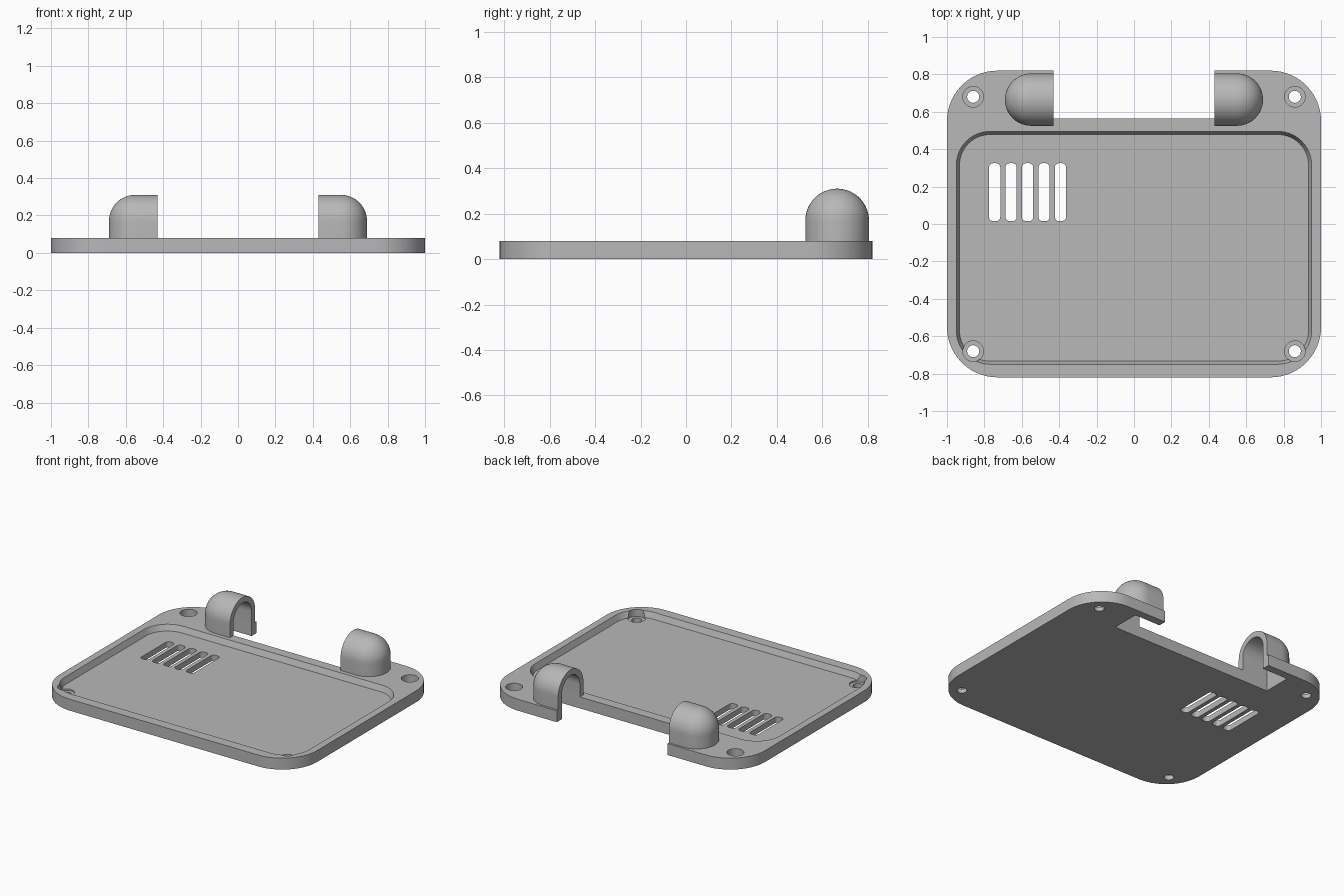
import bpy
import bmesh
from math import sin, cos, pi

cube = bpy.data.objects.get("Cube")
if cube:
    bpy.data.objects.remove(cube, do_unlink=True)

grey = bpy.data.materials.new("plain grey")
grey.use_nodes = True
colour = (0.48, 0.48, 0.48, 1)
grey.diffuse_color = colour
grey.node_tree.nodes["Principled BSDF"].inputs["Base Color"].default_value = colour

THICK = 0.08      # plate thickness
FLOOR = 0.04      # height of the tray floor
NOTCH = 0.43      # half width of the rear notch
AXIS_Y = 0.665    # centre line of the hinge hoods


def loft(name, rings):
    """Closed solid through equal-length rings of 3D points."""
    bm = bmesh.new()
    rows = [[bm.verts.new(p) for p in ring] for ring in rings]
    n = len(rows[0])
    for a, b in zip(rows, rows[1:]):
        for i in range(n):
            j = (i + 1) % n
            bm.faces.new((a[i], a[j], b[j], b[i]))
    bm.faces.new(rows[0][::-1])
    bm.faces.new(rows[-1])
    bmesh.ops.remove_doubles(bm, verts=bm.verts, dist=1e-5)
    bmesh.ops.dissolve_degenerate(bm, dist=1e-5, edges=bm.edges)
    bmesh.ops.recalc_face_normals(bm, faces=bm.faces)
    mesh = bpy.data.meshes.new(name)
    bm.to_mesh(mesh)
    bm.free()
    mesh.materials.append(grey)
    obj = bpy.data.objects.new(name, mesh)
    bpy.context.collection.objects.link(obj)
    return obj


def rounded(x0, x1, y0, y1, r, z, steps=14):
    """Ring of a rounded rectangle at height z."""
    corners = ((x1 - r, y1 - r), (x0 + r, y1 - r), (x0 + r, y0 + r), (x1 - r, y0 + r))
    return [(cx + r * cos(a), cy + r * sin(a), z)
            for q, (cx, cy) in enumerate(corners)
            for a in [(q + k / steps) * pi / 2 for k in range(steps + 1)]]


def circle(x, y, r, z, n=40):
    return [(x + r * cos(2 * pi * k / n), y + r * sin(2 * pi * k / n), z) for k in range(n)]


def cut(obj, cutters):
    for c in cutters:
        c.hide_render = True
        mod = obj.modifiers.new("cut", "BOOLEAN")
        mod.operation = "DIFFERENCE"
        mod.solver = "EXACT"
        mod.object = c
    bpy.context.view_layer.update()
    graph = bpy.context.evaluated_depsgraph_get()
    mesh = bpy.data.meshes.new_from_object(obj.evaluated_get(graph))
    obj.modifiers.clear()
    obj.data = mesh


def hood_ring(side, r, z, steps=24):
    """Half-stadium outline: flat towards the notch, round outwards."""
    cx = 0.55
    pts = [(NOTCH, AXIS_Y - r)]
    pts += [(cx + r * cos(a), AXIS_Y + r * sin(a))
            for a in [-pi / 2 + pi * k / steps for k in range(steps + 1)]]
    pts.append((NOTCH, AXIS_Y + r))
    return [(side * x, y, z) for x, y in pts]


def arch(x, r=0.10, spring=0.17, steps=24):
    """Arch section at position x, reaching below the plate."""
    pts = [(AXIS_Y + r, -0.05)]
    pts += [(AXIS_Y + r * cos(pi * k / steps), spring + r * sin(pi * k / steps))
            for k in range(steps + 1)]
    pts.append((AXIS_Y - r, -0.05))
    return [(x, y, z) for y, z in pts]


# Base plate
plate = loft("base_plate", [rounded(-1, 1, -0.82, 0.82, 0.27, z) for z in (0, THICK)])

# Rear notch and hollows of the hoods
notch_y = AXIS_Y - 0.10
notch = loft("notch_cutter", [[(-NOTCH, notch_y, z), (NOTCH, notch_y, z),
                               (NOTCH, 1, z), (-NOTCH, 1, z)] for z in (-0.1, 0.2)])
hollows = [loft("hollow_cutter", [arch(s * 0.40), arch(s * 0.63)]) for s in (-1, 1)]

# Tray recess with sloped walls
def tray_ring(inset, z):
    return rounded(-0.95 + inset, 0.95 - inset, -0.75 + inset, 0.495 - inset, 0.18 - inset, z)

tray = loft("tray_cutter", [tray_ring(0.017, FLOOR), tray_ring(0, THICK), tray_ring(0, 0.15)])

# Counterbored screw holes in the corners
screws = []
for x in (-0.86, 0.86):
    for y in (-0.68, 0.68):
        screws.append(loft("screw_cutter", [circle(x, y, r, z) for r, z in
                      ((0.032, -0.05), (0.032, 0.03), (0.055, 0.03), (0.055, 0.15))]))

# Vent slots
vents = [loft("vent_cutter", [rounded(x - 0.03, x + 0.03, 0.015, 0.325, 0.022, z, 5)
                              for z in (-0.05, 0.15)])
         for x in [-0.745 + 0.088 * k for k in range(5)]]

cut(plate, [notch, tray] + hollows + screws + vents)

# Hinge hoods with rounded outer ends
R = 0.14
hoods = []
for side, label in ((-1, "right"), (1, "left")):
    rings = [hood_ring(side, R, THICK)]
    rings += [hood_ring(side, R * cos(t), 0.17 + R * sin(t))
              for t in [0.497 * pi * k / 14 for k in range(15)]]
    hood = loft(label + "_hinge_hood", rings)
    cut(hood, [hollows[(side + 1) // 2]])
    hoods.append(hood)

for c in [notch, tray] + hollows + screws + vents:
    bpy.data.objects.remove(c, do_unlink=True)

# Smooth curved walls, keep edges sharp
bpy.ops.object.select_all(action="DESELECT")
for obj in [plate] + hoods:
    obj.select_set(True)
bpy.context.view_layer.objects.active = plate
bpy.ops.object.shade_smooth_by_angle(angle=pi / 6)
